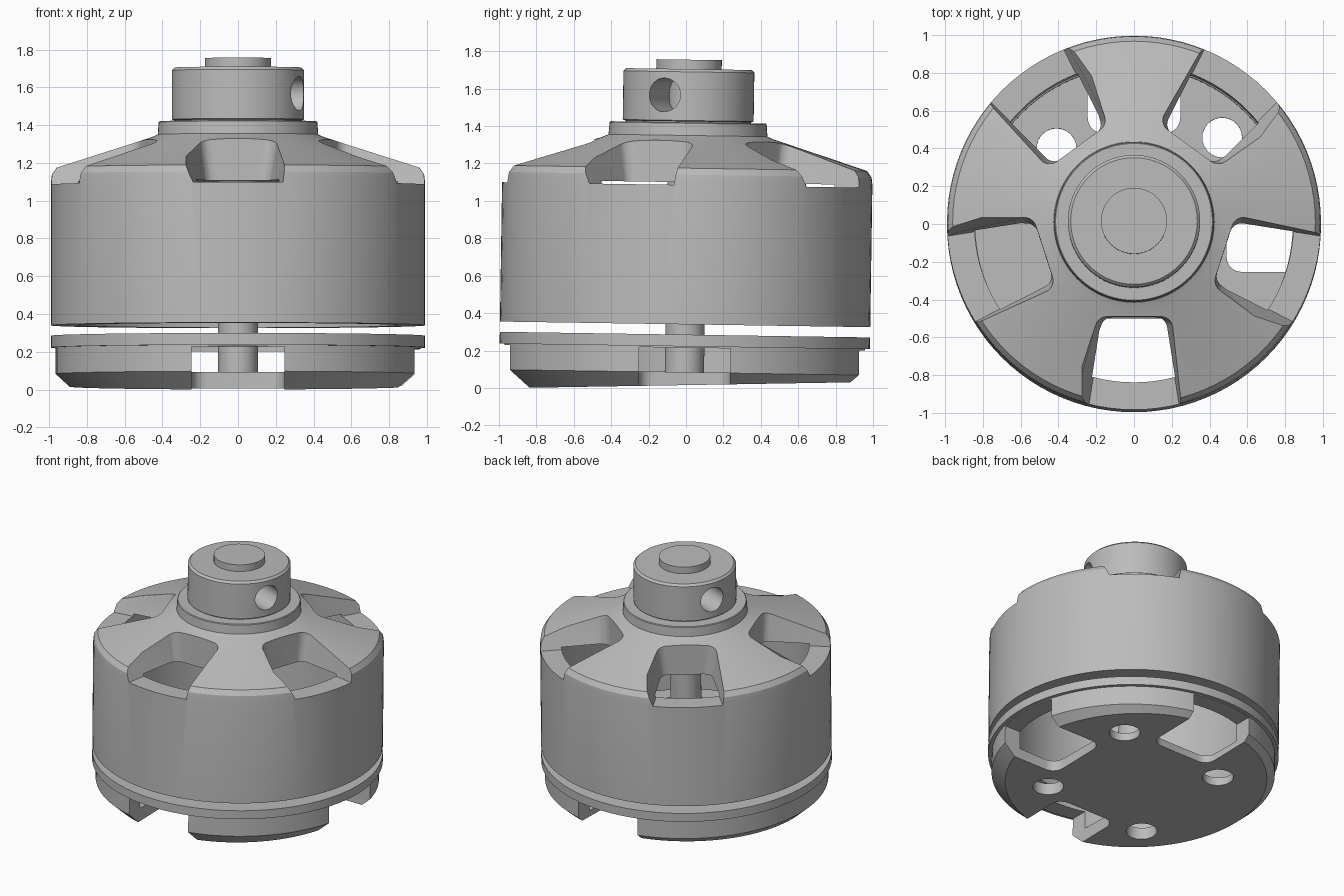
import bpy, bmesh, math
from mathutils import Matrix

cube = bpy.data.objects.get("Cube")
if cube:
    bpy.data.objects.remove(cube, do_unlink=True)

metal = bpy.data.materials.new("grey_metal")
metal.use_nodes = True
grey = (0.5, 0.5, 0.5, 1)
metal.diffuse_color = grey
metal.node_tree.nodes["Principled BSDF"].inputs["Base Color"].default_value = grey

# The whole motor leans very slightly towards the back
LEAN = Matrix.Translation((0, -0.01, 0)) @ Matrix.Rotation(math.radians(-0.87), 4, 'X')


def to_object(name, bm):
    bmesh.ops.recalc_face_normals(bm, faces=bm.faces)
    mesh = bpy.data.meshes.new(name)
    bm.to_mesh(mesh)
    bm.free()
    obj = bpy.data.objects.new(name, mesh)
    bpy.context.scene.collection.objects.link(obj)
    return obj


def lathe(name, profile, steps=96):
    """Spin an (r, z) profile around the vertical axis."""
    bm = bmesh.new()
    verts = [bm.verts.new((r, 0, z)) for r, z in profile]
    edges = [bm.edges.new(pair) for pair in zip(verts, verts[1:])]
    bmesh.ops.spin(bm, geom=verts + edges, axis=(0, 0, 1), cent=(0, 0, 0),
                   steps=steps, angle=math.tau)
    bmesh.ops.remove_doubles(bm, verts=bm.verts, dist=0.0001)
    return to_object(name, bm)


def wedge(angle, inner, outer, low, high, z0, z1, fillet):
    """Radial cutter; low and high are (inner, outer) half widths at z0 and z1."""
    bm = bmesh.new()
    rings = []
    for z, (wi, wo) in ((z0, low), (z1, high)):
        plan = ((inner, -wi), (outer, -wo), (outer, wo), (inner, wi))
        rings.append([bm.verts.new((x, y, z)) for x, y in plan])
    bm.faces.new(rings[0])
    bm.faces.new(rings[1])
    for i in range(4):
        j = (i + 1) % 4
        bm.faces.new((rings[0][i], rings[0][j], rings[1][j], rings[1][i]))
    corners = [bm.edges.get((rings[0][i], rings[1][i])) for i in (0, 3)]
    bmesh.ops.bevel(bm, geom=corners, offset=fillet, segments=5, profile=0.5, affect='EDGES')
    bm.transform(Matrix.Rotation(math.radians(angle), 4, 'Z'))
    return to_object("cutter", bm)


def rod(radius, depth, matrix):
    bm = bmesh.new()
    bmesh.ops.create_cone(bm, cap_ends=True, segments=32, radius1=radius,
                          radius2=radius, depth=depth, matrix=matrix)
    return to_object("cutter", bm)


def cut(obj, cutters):
    for cutter in cutters:
        mod = obj.modifiers.new("cut", 'BOOLEAN')
        mod.operation, mod.solver, mod.object = 'DIFFERENCE', 'EXACT', cutter
    graph = bpy.context.evaluated_depsgraph_get()
    mesh = bpy.data.meshes.new_from_object(obj.evaluated_get(graph))
    obj.modifiers.clear()
    obj.data = mesh
    for cutter in cutters:
        bpy.data.objects.remove(cutter, do_unlink=True)


def finish(obj):
    obj.data.materials.clear()
    obj.data.materials.append(metal)
    obj.data.transform(LEAN)
    obj.data.shade_smooth()
    obj.data.set_sharp_from_angle(angle=math.radians(28))


# Rotating bell: hollow can with a solid conical cap and five windows
bell = lathe("bell", [(0, 1.1), (0.845, 1.1), (0.845, 0.34), (0.99, 0.34), (0.99, 1.1),
                      (0.985, 1.14), (0.96, 1.175), (0.46, 1.335), (0.425, 1.35),
                      (0.42, 1.415), (0.415, 1.42), (0, 1.42)])
cut(bell, [wedge(-90 + 72 * i, 0.5, 1.1, (0.165, 0.26), (0.21, 0.44), 1.085, 1.45, 0.05)
           for i in range(5)])

# Fixed base: shallow cup with chamfered foot, four slots and four bolt holes
base = lathe("base", [(0, -0.05), (0.82, -0.05), (0.965, 0.083), (0.965, 0.222),
                      (0.99, 0.222), (0.99, 0.285), (0.84, 0.285), (0.84, 0.085), (0, 0.085)])
cutters = [wedge(90 * i, 0.49, 1.1, (0.245, 0.245), (0.245, 0.245), -0.2, 0.215, 0.08)
           for i in range(4)]
for i, reach in enumerate((0.66, 0.58, 0.66, 0.58)):
    a = math.radians(45 + 90 * i)
    cutters.append(rod(0.105, 1, Matrix.Translation((reach * math.cos(a), reach * math.sin(a), 0))))
# Slanted underside
bm = bmesh.new()
bmesh.ops.create_cube(bm, size=3, matrix=Matrix.Translation((0, 0, 0.015))
                      @ Matrix.Rotation(math.radians(1.83), 4, 'X')
                      @ Matrix.Translation((0, 0, -1.5)))
cutters.append(to_object("cutter", bm))
cut(base, cutters)

# Collar with a cross hole for the set screws
collar = lathe("collar", [(0, 1.41), (0.335, 1.41), (0.335, 1.425), (0.35, 1.43),
                          (0.35, 1.69), (0.335, 1.705), (0, 1.705)])
cut(collar, [rod(0.09, 2, Matrix.Translation((0, 0, 1.565))
                 @ Matrix.Rotation(math.radians(-22), 4, 'Z')
                 @ Matrix.Rotation(math.radians(90), 4, 'Y'))])

# Shaft and its cap
shaft = lathe("shaft", [(0, 0.03), (0.105, 0.03), (0.105, 1.72), (0, 1.72)], 48)
shaft_cap = lathe("shaft_cap", [(0, 1.7), (0.175, 1.7), (0.175, 1.755), (0, 1.755)], 48)

for part in (bell, base, collar, shaft, shaft_cap):
    finish(part)
